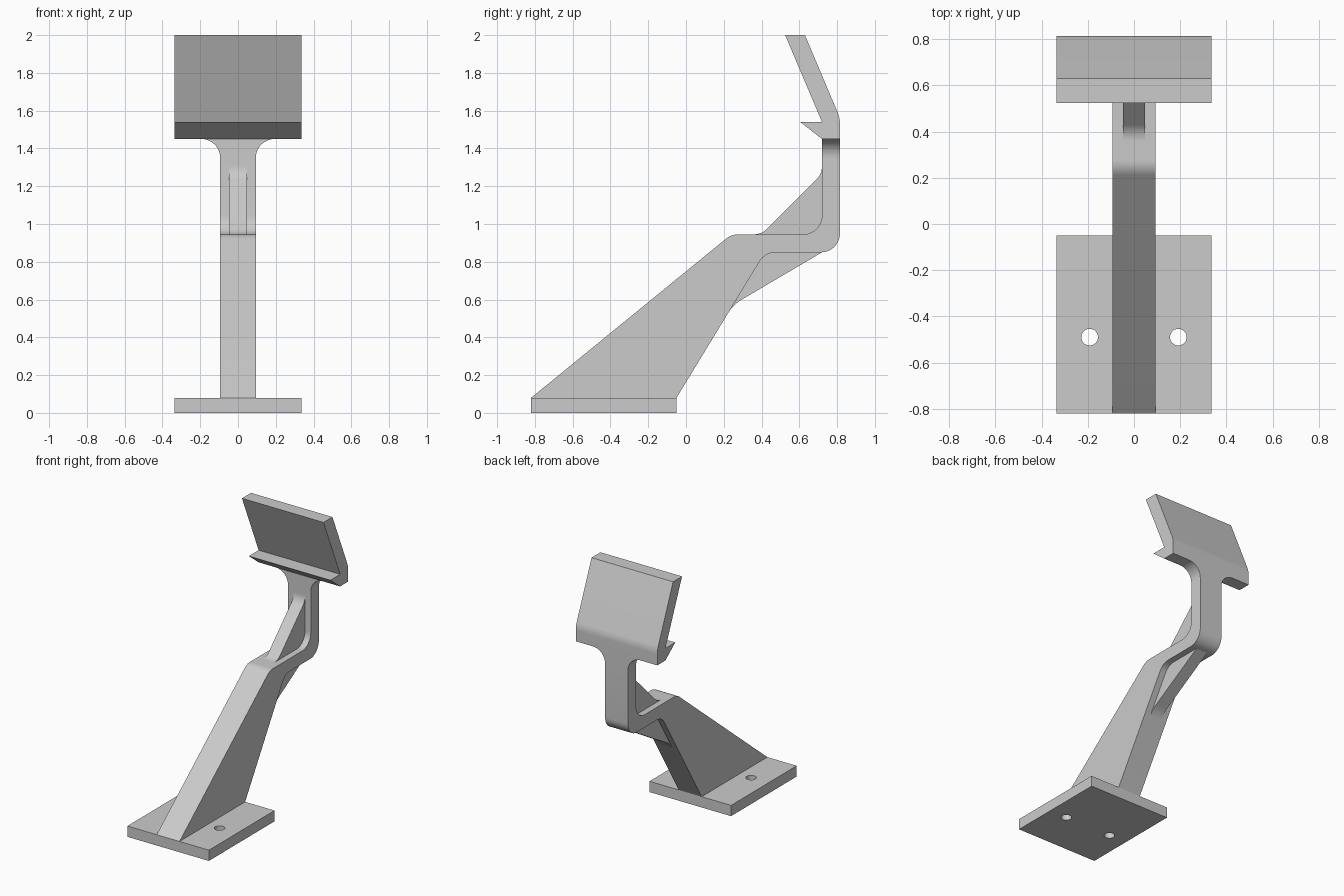
import bpy, bmesh, math
from mathutils import Vector

if "Cube" in bpy.data.objects:
    bpy.data.objects.remove(bpy.data.objects["Cube"], do_unlink=True)

# Single plain grey plastic
grey = bpy.data.materials.new("light_grey")
grey.use_nodes = True
colour = (0.6, 0.6, 0.6, 1)
grey.diffuse_color = colour
grey.node_tree.nodes["Principled BSDF"].inputs["Base Color"].default_value = colour


def rounded(points, steps=10):
    """Outline from (u, v, radius) corners, with arcs at the rounded ones."""
    out = []
    for i, (u, v, r) in enumerate(points):
        p = Vector((u, v))
        if r == 0:
            out.append(p)
            continue
        a = (Vector(points[i - 1][:2]) - p).normalized()
        b = (Vector(points[(i + 1) % len(points)][:2]) - p).normalized()
        half = a.angle(b) / 2
        centre = p + (a + b).normalized() * r / math.sin(half)
        start = p + a * r / math.tan(half) - centre
        end = p + b * r / math.tan(half) - centre
        sweep = math.pi - 2 * half
        for k in range(steps + 1):
            t = sweep * k / steps
            out.append(centre + (start * math.sin(sweep - t) + end * math.sin(t)) / math.sin(sweep))
    return out


def extrude(name, points, low, high, axis="x"):
    """Solid from a rounded outline in the plane across the given axis."""
    def place(p, d):
        return (d, p.x, p.y) if axis == "x" else (p.x, d, p.y)
    bm = bmesh.new()
    outline = rounded(points)
    face = bm.faces.new([bm.verts.new(place(p, low)) for p in outline])
    shift = Vector(place(Vector((0, 0)), high - low))
    res = bmesh.ops.extrude_face_region(bm, geom=[face], use_keep_orig=True)
    bmesh.ops.translate(bm, vec=shift,
                        verts=[g for g in res["geom"] if isinstance(g, bmesh.types.BMVert)])
    bmesh.ops.recalc_face_normals(bm, faces=bm.faces)
    mesh = bpy.data.meshes.new(name)
    bm.to_mesh(mesh)
    bm.free()
    mesh.materials.append(grey)
    ob = bpy.data.objects.new(name, mesh)
    bpy.context.collection.objects.link(ob)
    return ob


def activate(ob):
    bpy.ops.object.select_all(action="DESELECT")
    ob.select_set(True)
    bpy.context.view_layer.objects.active = ob


# Mounting plate with two screw holes
half_width = 0.335
base = extrude("base_plate", [(-0.82, 0, 0), (-0.05, 0, 0), (-0.05, 0.08, 0), (-0.82, 0.08, 0)],
               -half_width, half_width)
for side in (-1, 1):
    bpy.ops.mesh.primitive_cylinder_add(vertices=32, radius=0.036, depth=0.4,
                                        location=(side * 0.192, -0.49, 0.04))
    cutter = bpy.context.object
    cutter.hide_render = True
    cutter.data.materials.append(grey)
    activate(base)
    mod = base.modifiers.new("screw_hole", "BOOLEAN")
    mod.operation = "DIFFERENCE"
    mod.object = cutter
    bpy.ops.object.modifier_apply(modifier=mod.name)
    bpy.data.objects.remove(cutter, do_unlink=True)

# Leaning arm with cranked neck
arm_half = 0.094
arm = extrude("arm", [
    (-0.82, 0.08, 0), (0.24, 0.945, 0.1), (0.72, 0.945, 0.1), (0.72, 1.34, 0),
    (0.815, 1.34, 0), (0.815, 0.85, 0.1), (0.419, 0.85, 0.1), (-0.05, 0.08, 0)],
    -arm_half, arm_half)

# Flared top of the neck
flare = extrude("neck_flare", [
    (-arm_half, 1.34, 0), (-arm_half, 1.45, 0.1), (-0.2, 1.45, 0),
    (0.2, 1.45, 0), (arm_half, 1.45, 0.1), (arm_half, 1.34, 0)],
    0.72, 0.815, axis="y")

# Stiffening ribs above and below the crank
upper_rib = extrude("upper_rib", [
    (0.355, 0.945, 0), (0.4, 0.945, 0.1), (0.72, 1.265, 0.1), (0.72, 1.31, 0),
    (0.76, 1.31, 0), (0.76, 0.9, 0), (0.355, 0.9, 0)], -0.047, 0.047)
lower_rib = extrude("lower_rib", [
    (0.224, 0.53, 0), (0.25, 0.573, 0.2), (0.72, 0.85, 0),
    (0.72, 0.88, 0), (0.38, 0.88, 0), (0.2, 0.56, 0)], -0.047, 0.047)

# Tilted back rest with pointed front lip
head = extrude("holder_head", [
    (0.72, 1.45, 0), (0.605, 1.54, 0), (0.72, 1.54, 0), (0.525, 2, 0),
    (0.63, 2, 0), (0.815, 1.562, 0.15), (0.815, 1.45, 0)], -half_width, half_width)

for ob in (base, arm, flare, upper_rib, lower_rib, head):
    activate(ob)
    bpy.ops.object.shade_smooth_by_angle(angle=math.radians(20))
